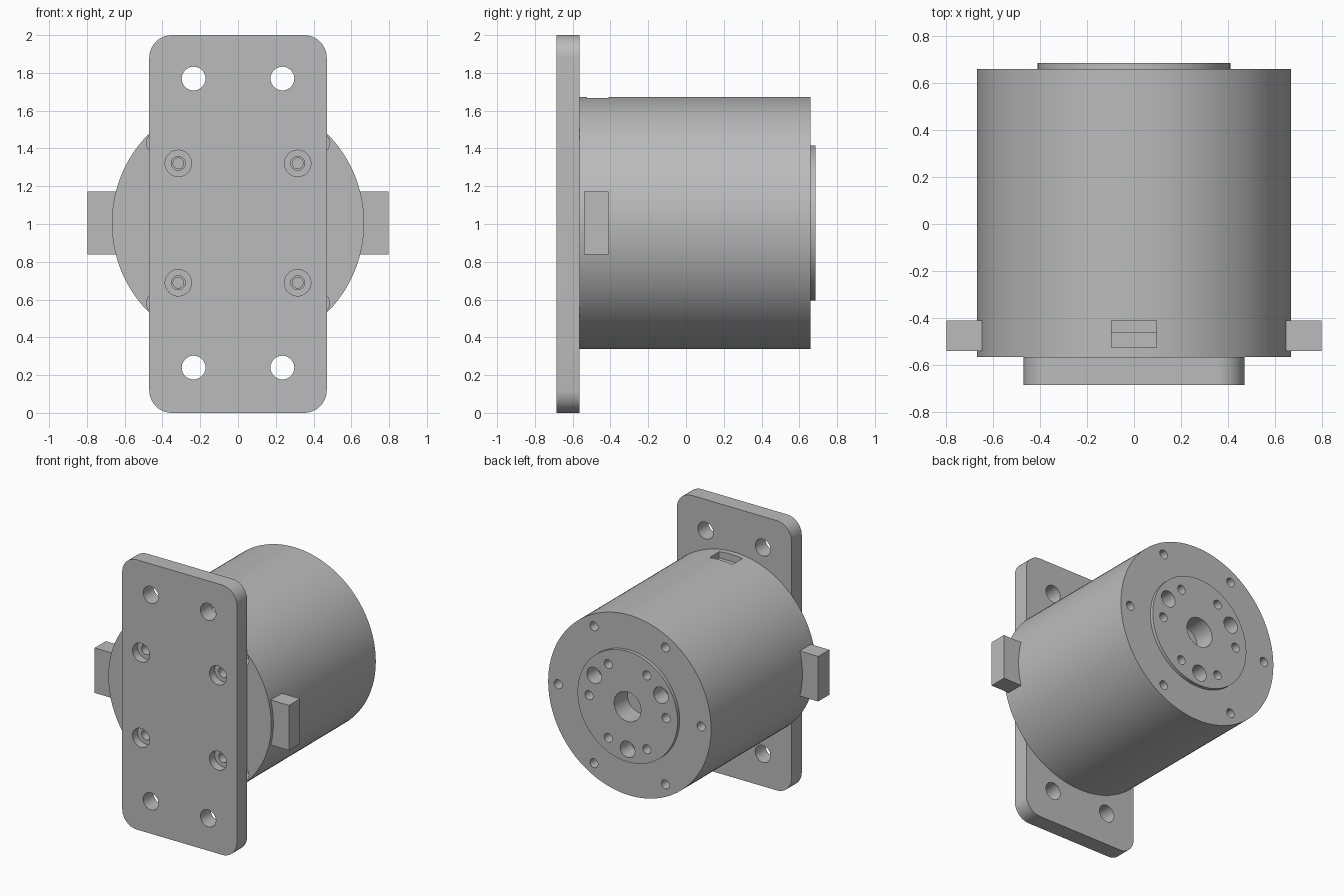
import bpy, bmesh, math
from mathutils import Matrix, Vector

if "Cube" in bpy.data.objects:
    bpy.data.objects.remove(bpy.data.objects["Cube"])

AXIS_Z = 1.005      # height of the motor axis
BODY_R = 0.668
PLATE_Y = (-0.685, -0.565)
CAP_END, BODY_END, FLANGE_END = -0.41, 0.66, 0.685

grey = bpy.data.materials.new("machined grey")
grey.use_nodes = True
grey.diffuse_color = (0.5, 0.5, 0.5, 1)
grey.node_tree.nodes["Principled BSDF"].inputs["Base Color"].default_value = (0.5, 0.5, 0.5, 1)


def add_cyl(bm, x, z, r, y0, y1, seg=32):
    """Cylinder running along y."""
    m = Matrix.Translation((x, (y0 + y1) / 2, z)) @ Matrix.Rotation(math.pi / 2, 4, "X")
    bmesh.ops.create_cone(bm, cap_ends=True, segments=seg, radius1=r, radius2=r,
                          depth=y1 - y0, matrix=m)


def add_box(bm, lo, hi):
    lo, hi = Vector(lo), Vector(hi)
    m = Matrix.Translation((lo + hi) / 2) @ Matrix.Diagonal((*(hi - lo), 1))
    return bmesh.ops.create_cube(bm, size=1, matrix=m)["verts"]


def make(name, bm):
    mesh = bpy.data.meshes.new(name)
    bmesh.ops.recalc_face_normals(bm, faces=bm.faces)
    bm.to_mesh(mesh)
    bm.free()
    obj = bpy.data.objects.new(name, mesh)
    bpy.context.collection.objects.link(obj)
    mesh.materials.append(grey)
    return obj


def cylinder(name, r, y0, y1):
    bm = bmesh.new()
    add_cyl(bm, 0, AXIS_Z, r, y0, y1, 128)
    return make(name, bm)


def select_only(obj):
    bpy.ops.object.select_all(action="DESELECT")
    obj.select_set(True)
    bpy.context.view_layer.objects.active = obj


def cut(obj, bm):
    """Subtract the cutter mesh, then discard it."""
    cutter = make("cutter", bm)
    cutter.hide_render = True
    mod = obj.modifiers.new("cut", "BOOLEAN")
    mod.operation, mod.solver, mod.object = "DIFFERENCE", "EXACT", cutter
    select_only(obj)
    bpy.ops.object.modifier_apply(modifier=mod.name)
    bpy.data.objects.remove(cutter)


def drill(obj, holes, r, y0, y1):
    bm = bmesh.new()
    for x, z in holes:
        add_cyl(bm, x, z, r, y0, y1)
    cut(obj, bm)


def ring(radius, count, start=0):
    """Hole centres on a circle about the motor axis."""
    angles = [math.radians(start + 360 * i / count) for i in range(count)]
    return [(radius * math.cos(a), AXIS_Z + radius * math.sin(a)) for a in angles]


# Mounting plate with rounded corners
bm = bmesh.new()
add_box(bm, (-0.47, PLATE_Y[0], 0), (0.47, PLATE_Y[1], 2))
corners = [e for e in bm.edges if abs(e.verts[0].co.y - e.verts[1].co.y) > 0.01]
bmesh.ops.bevel(bm, geom=corners, offset=0.12, segments=10, profile=0.5, affect="EDGES")
plate = make("mounting_plate", bm)
plate_holes = [(x, AXIS_Z + dz) for x in (-0.235, 0.235) for dz in (-0.765, 0.765)]
screws = [(x, AXIS_Z + dz) for x in (-0.316, 0.316) for dz in (-0.316, 0.316)]
drill(plate, plate_holes, 0.063, -0.8, -0.5)
drill(plate, screws, 0.07, -0.8, -0.625)
drill(plate, screws, 0.037, -0.8, -0.5)

# Front cap with blind holes and a stepped connector slot on top
cap = cylinder("front_cap", BODY_R, PLATE_Y[1], CAP_END)
drill(cap, screws, 0.028, -0.6, -0.45)
drill(cap, ring(0.6, 4, 45), 0.06, -0.6, -0.45)
for y0, floor in ((-0.525, 1.62), (-0.46, 1.57)):
    bm = bmesh.new()
    add_box(bm, (-0.095, y0, floor), (0.095, CAP_END + 0.05, 1.8))
    cut(cap, bm)

# Main housing and output flange
body = cylinder("housing", BODY_R, CAP_END, BODY_END)
flange = cylinder("output_flange", 0.41, BODY_END, FLANGE_END)
drill(body, ring(0.586, 6), 0.033, 0.54, 0.8)
for part in (body, flange):
    drill(part, [(0, AXIS_Z)], 0.11, 0.53, 0.8)
    drill(part, ring(0.316, 6), 0.033, 0.56, 0.8)
    drill(part, ring(0.316, 3, 30), 0.06, 0.56, 0.8)

# Side lugs
lugs = []
for name, side in (("left_lug", 1), ("right_lug", -1)):
    bm = bmesh.new()
    xs = sorted((side * 0.64, side * 0.797))
    add_box(bm, (xs[0], -0.54, 0.838), (xs[1], CAP_END, 1.172))
    lugs.append(make(name, bm))

# Smooth curved walls, keep machined edges sharp
for obj in (plate, cap, body, flange):
    select_only(obj)
    bpy.ops.object.shade_smooth_by_angle(angle=math.radians(30))
